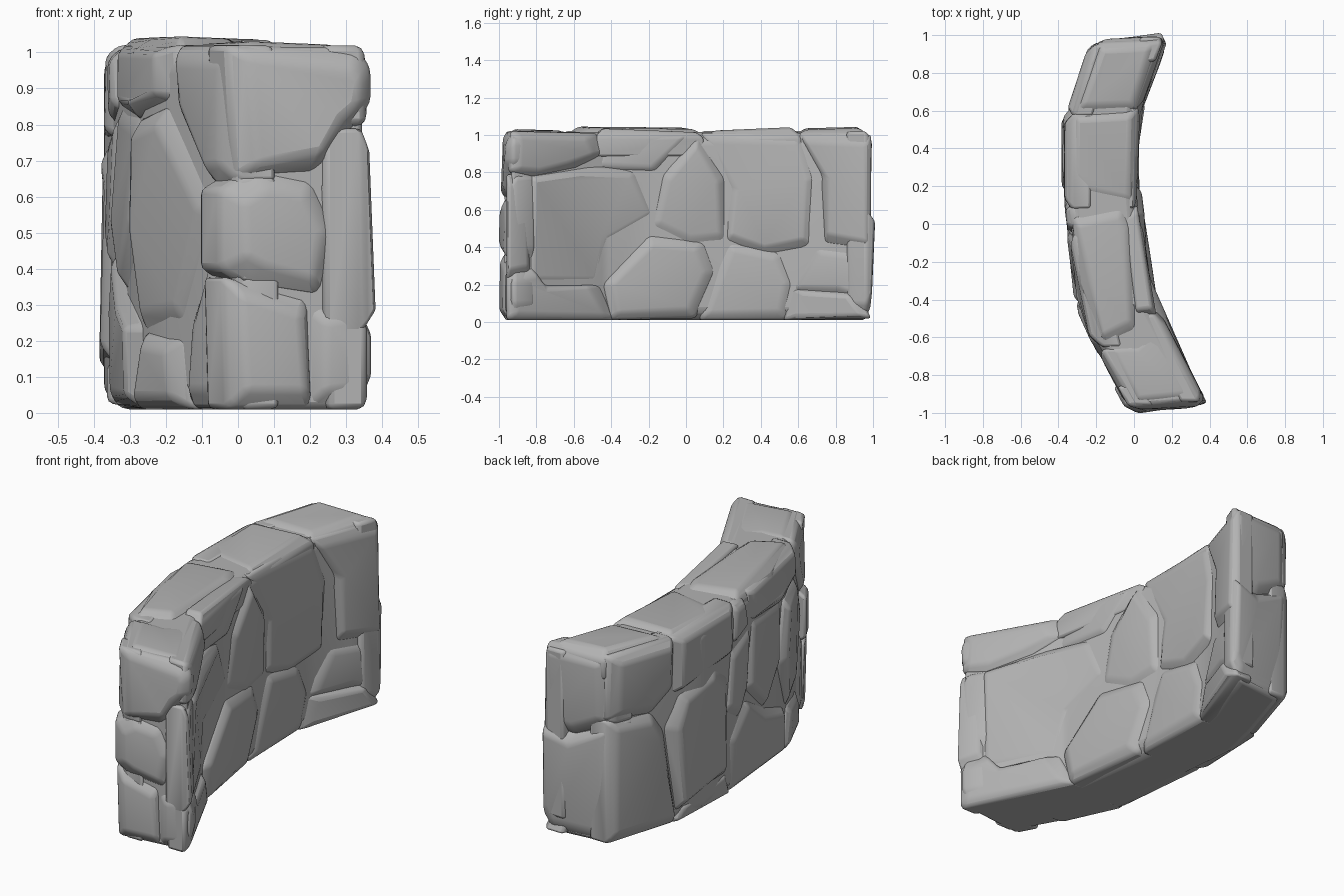
import bpy, bmesh, math, random
from mathutils import Vector

random.seed(4)
if "Cube" in bpy.data.objects:
    bpy.data.objects.remove(bpy.data.objects["Cube"], do_unlink=True)

stone_grey = bpy.data.materials.new("stone_grey")
stone_grey.use_nodes = True
GREY = (0.45, 0.45, 0.45, 1)
stone_grey.diffuse_color = GREY
stone_grey.node_tree.nodes["Principled BSDF"].inputs["Base Color"].default_value = GREY

# Plan of the bent wall: x of each long face against y
INNER = ((-1, .39), (-.95, .37), (-.45, .11), (0, .045), (.4, .01), (.6, .04), (1, .18))
OUTER = ((-1, .0), (-.62, -.21), (-.4, -.3), (0, -.355), (.4, -.395), (.6, -.35), (1, -.225))


def plan(table, y):
    for (y0, x0), (y1, x1) in zip(table, table[1:]):
        if y <= y1:
            break
    return x0 + (x1 - x0) * (y - y0) / (y1 - y0)


def place(side, a, b, d):
    """Point on one side of the wall, d outward from its surface."""
    if side == "inner":
        return Vector((plan(INNER, a) + d, a + .02, b))
    if side == "outer":
        return Vector((plan(OUTER, a) - d, a - .01, b))
    # End stones run back along the slanting wall
    if side == "front":
        return Vector((a + .54 * d, -.985 + .1 * a - d, b))
    if side == "back":
        return Vector((a + .36 * d, .975 + .1 * a + d, b))
    middle = (plan(INNER, a) + plan(OUTER, a)) / 2
    return Vector((middle + b, a + .1 * b, 1.01 + d))


def finish(name, bm, width):
    bmesh.ops.recalc_face_normals(bm, faces=bm.faces)
    mesh = bpy.data.meshes.new(name)
    bm.to_mesh(mesh)
    bm.free()
    ob = bpy.data.objects.new(name, mesh)
    bpy.context.collection.objects.link(ob)
    mesh.materials.append(stone_grey)
    bevel = ob.modifiers.new("soft_edges", "BEVEL")
    bevel.width = width
    bevel.segments = 2
    bevel.angle_limit = math.radians(15)
    bpy.ops.object.select_all(action="DESELECT")
    ob.select_set(True)
    bpy.context.view_layer.objects.active = ob
    bpy.ops.object.shade_smooth_by_angle(angle=math.radians(40))


def skin(bm, rings):
    """Join rings of points into a closed body."""
    rings = [[bm.verts.new(p) for p in ring] for ring in rings]
    n = len(rings[0])
    for low, high in zip(rings, rings[1:]):
        for i in range(n):
            j = (i + 1) % n
            bm.faces.new((low[i], low[j], high[j], high[i]))
    bm.faces.new(rings[0])
    bm.faces.new(rings[-1])


def stone(name, side, bump, *outline, slope=.065):
    """Chamfered stone with a slightly tilted face, set into the wall."""
    points = [Vector(p) for p in outline]
    centre = sum(points, Vector((0, 0))) / len(points)
    tilt = Vector((random.uniform(-.04, .04), random.uniform(-.04, .04)))
    rings = []
    for depth, shrink in ((-.14, .0), (-.035, .0), (0, slope)):
        ring = []
        for p in points:
            arm = p - centre
            q = centre + arm * max(.4, 1 - shrink / arm.length)
            lean = tilt.dot(arm) if shrink else 0
            ring.append(place(side, q.x, q.y, depth + bump + lean))
        rings.append(ring)
    bm = bmesh.new()
    skin(bm, rings)
    finish(name, bm, .016)


# Mortar core running the whole length
bm = bmesh.new()
sections = []
for y in (-.95, -.8, -.62, -.45, -.2, 0, .2, .4, .6, .8, .95):
    l, r = plan(OUTER, y) + .022, plan(INNER, y) - .018
    profile = ((l + .05, .01), (r - .05, .01), (r, .06), (r, .96),
               (r - .04, 1.015), (l + .04, 1.015), (l, .96), (l, .06))
    sections.append([(x, y + .1 * (x - (l + r) / 2), z) for x, z in profile])
skin(bm, sections)
finish("wall_core", bm, .02)

# Capping stones
stone("cap_stone_front", "top", .012, (-.96, -.16), (-.96, .16), (-.55, .17),
      (-.6, .0), (-.62, -.17))
stone("cap_stone_long", "top", .028, (-.63, -.16), (-.58, .04), (-.46, .1),
      (.0, .14), (.09, .1), (.06, -.17), (-.3, -.18))
stone("cap_stone_edge", "top", .015, (-.5, .08), (-.5, .18), (.08, .18), (.05, .1), slope=.04)
stone("cap_stone_middle", "top", .018, (.14, -.1), (.08, .17), (.6, .18),
      (.62, -.17), (.24, -.18))
stone("cap_stone_rear", "top", .026, (.6, -.17), (.58, .17), (.96, .17), (.98, -.16))

# Inner face, which looks along +x
stone("inner_front_top", "inner", .01, (-.97, .8), (-.96, 1.02), (-.5, 1.01),
      (-.45, .9), (-.6, .82), (-.85, .77))
stone("inner_front_edge", "inner", .0, (-.98, .22), (-.98, .79), (-.86, .78), (-.85, .24))
stone("inner_front_panel", "inner", -.005, (-.87, .2), (-.87, .79), (-.6, .84),
      (-.28, .82), (-.17, .58), (-.42, .42), (-.5, .18), slope=.05)
stone("inner_front_foot", "inner", .01, (-.98, .01), (-.98, .25), (-.85, .3),
      (-.78, .2), (-.48, .2), (-.4, .01))
stone("inner_crest", "inner", -.008, (-.52, .82), (-.46, 1.02), (.03, 1.01), (-.16, .78))
stone("inner_low_wedge", "inner", .012, (-.43, .01), (-.47, .2), (-.22, .47),
      (.08, .43), (.14, .27), (.03, .02))
stone("inner_middle", "inner", .003, (-.22, .5), (-.16, .8), (.04, 1.0),
      (.2, .78), (.2, .42), (.0, .39))
stone("inner_upper_panel", "inner", .0, (.06, 1.01), (.19, .72), (.18, .42), (.4, .34),
      (.65, .4), (.68, .78), (.6, 1.01))
stone("inner_low_block", "inner", .0, (.05, .01), (.13, .3), (.2, .44),
      (.5, .38), (.57, .2), (.52, .01))
stone("inner_rear_block", "inner", .006, (.58, 1.01), (.69, .8), (.72, .41),
      (.97, .38), (.97, 1.0))
stone("inner_rear_low", "inner", .0, (.53, .17), (.66, .42), (.97, .38), (.97, .1), (.8, .12))
stone("inner_rear_foot", "inner", .012, (.5, .01), (.55, .18), (.9, .16), (.97, .02))

# Outer face, which looks along -x
stone("outer_front_top", "outer", .01, (-.96, .64), (-.95, 1.02), (-.65, 1.02),
      (-.66, .86), (-.86, .62))
stone("outer_front_middle", "outer", .01, (-.96, .36), (-.96, .66), (-.86, .64), (-.85, .44))
stone("outer_front_tall", "outer", .01, (-.42, .82), (-.62, .86), (-.86, .57),
      (-.7, .24), (-.45, .22), (-.36, .5))
stone("outer_front_low", "outer", .0, (-.96, .01), (-.71, .01), (-.71, .25),
      (-.84, .46), (-.96, .38))
stone("outer_front_foot", "outer", .015, (-.73, .01), (-.7, .21), (-.46, .23), (-.4, .01))
stone("outer_crest", "outer", .005, (-.65, .87), (-.64, 1.02), (-.04, 1.02), (-.06, .85), (-.4, .81))
stone("outer_centre", "outer", .0, (-.4, .5), (-.41, .83), (-.07, .87), (.0, .5), (-.2, .32))
stone("outer_low_wedge", "outer", .005, (-.43, .01), (-.44, .24), (-.22, .34),
      (.0, .47), (.16, .3), (.14, .02))
stone("outer_small", "outer", .0, (-.05, .84), (-.01, 1.01), (.11, 1.01), (.11, .79), slope=.04)
stone("outer_narrow", "outer", .0, (-.05, .5), (-.07, .85), (.14, .79), (.19, .45), (.06, .37))
stone("outer_panel", "outer", .008, (.17, .14), (.15, .66), (.28, .75), (.56, .71),
      (.65, .55), (.58, .08))
stone("outer_foot", "outer", -.01, (.12, .02), (.16, .15), (.56, .1), (.6, .02), slope=.04)
stone("outer_head", "outer", .003, (.09, .76), (.09, 1.02), (.6, 1.02), (.6, .71))
stone("outer_rear_top", "outer", .003, (.58, 1.02), (.58, .75), (.72, .64), (.97, .68), (.96, 1.02))
stone("outer_rear_pillar", "outer", .003, (.57, .02), (.64, .55), (.72, .67), (.97, .68), (.97, .02))

# Front end
stone("front_top", "front", .012, (.0, .65), (-.02, 1.02), (.35, 1.01), (.385, .96),
      (.385, .86), (.33, .78), (.22, .66))
stone("front_middle", "front", .012, (-.04, .4), (-.04, .62), (.06, .68), (.22, .65),
      (.29, .5), (.24, .32), (.04, .35))
stone("front_side", "front", .0, (.24, .32), (.22, .68), (.32, .81), (.375, .77), (.38, .4), (.35, .3))
stone("front_foot", "front", .012, (-.02, .01), (-.03, .38), (.21, .32), (.22, .01))
stone("front_foot_side", "front", .005, (.2, .01), (.2, .3), (.34, .33), (.39, .22), (.39, .1), (.35, .01))

# Back end
stone("back_top", "back", .01, (-.22, .66), (-.2, 1.02), (.16, 1.02), (.17, .58), (.0, .55))
stone("back_foot", "back", .01, (-.2, .02), (-.22, .66), (.0, .57), (.17, .6), (.18, .1), (.13, .02))
